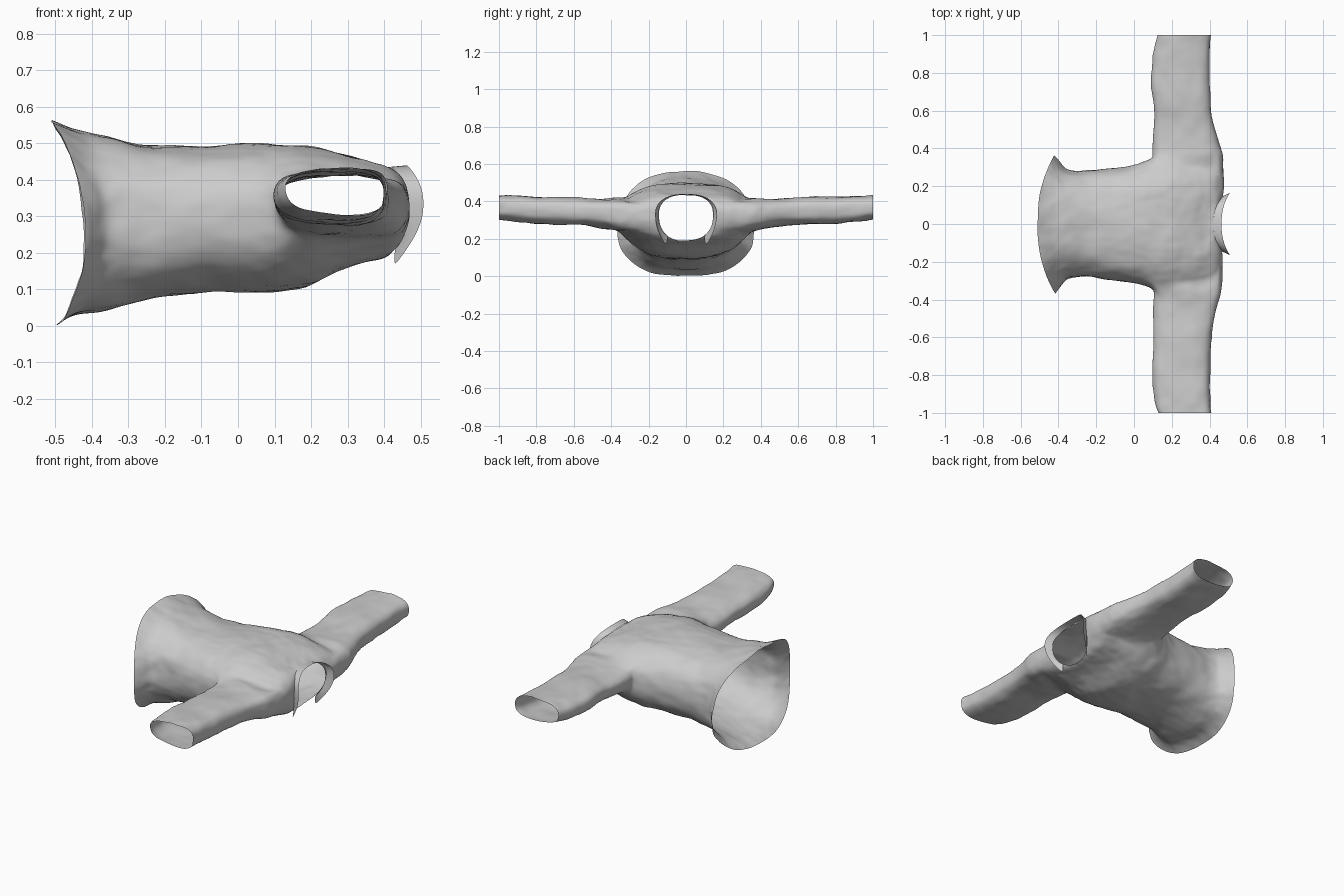
import bpy, bmesh, math

if "Cube" in bpy.data.objects:
    bpy.data.objects.remove(bpy.data.objects["Cube"])

N = 48          # points round the torso
HALF = 4        # half height of the armhole, in points
A0, A1 = 8, 14  # torso rings between which the armhole is cut


def spow(v, p):
    return math.copysign(abs(v) ** p, v)


def add_object(name, bm, levels=2):
    bmesh.ops.recalc_face_normals(bm, faces=bm.faces[:])
    for f in bm.faces:
        f.smooth = True
    me = bpy.data.meshes.new(name)
    bm.to_mesh(me)
    bm.free()
    ob = bpy.data.objects.new(name, me)
    bpy.context.collection.objects.link(ob)
    sub = ob.modifiers.new("smooth", 'SUBSURF')
    sub.levels = sub.render_levels = levels
    return ob


# Torso rings: x at top, side, bottom; half width; z top, bottom, side; squareness
TORSO = [
    (-.512, -.42, -.495, .365, .56, .0, .24, .85),
    (-.47, -.405, -.455, .348, .542, .028, .25, .85),
    (-.42, -.38, -.415, .312, .525, .035, .27, .85),
    (-.36, -.355, -.36, .284, .515, .04, .28, .8),
    (-.28, -.28, -.28, .281, .497, .068, .29, .8),
    (-.18, -.18, -.18, .29, .487, .087, .3, .8),
    (-.07, -.07, -.07, .298, .493, .095, .3, .8),
    (.03, .03, .03, .315, .5, .095, .31, .8),
    (.1, .1, .1, .345, .498, .094, .32, .8),
    (.16, .16, .16, .352, .494, .1, .33, .8),
    (.21, .22, .21, .352, .488, .113, .335, .8),
    (.27, .29, .265, .348, .477, .15, .335, .8),
    (.325, .355, .31, .342, .462, .166, .335, .8),
    (.365, .42, .35, .335, .448, .177, .335, .82),
    (.39, .468, .38, .31, .44, .181, .335, .85),
    (.405, .478, .395, .235, .437, .184, .33, .9),
    (.42, .465, .408, .145, .436, .187, .33, .85),
]


def torso_point(ring, a):
    xt, xs, xb, w, zt, zb, zs, p = ring
    c, s = math.cos(a), math.sin(a)
    xe = xt if s > 0 else xb
    h = zt - zs if s > 0 else zs - zb
    return (xs * c * c + xe * s * s, w * spow(c, p), zs + h * spow(s, p))


# Sleeve rings: y, x range, z range
SLEEVE = [
    (.365, .1, .468, .232, .432), (.41, .1, .452, .243, .422),
    (.5, .1, .425, .26, .42), (.6, .1, .407, .268, .43),
    (.72, .092, .4, .268, .436), (.84, .088, .4, .275, .436),
    (.94, .105, .405, .288, .438), (1.0, .127, .412, .297, .44),
]

# Shirt shell: torso tube with both armholes left open
bm = bmesh.new()
rings = [[bm.verts.new(torso_point(r, 2 * math.pi * j / N)) for j in range(N)] for r in TORSO]
for i in range(len(rings) - 1):
    for j in range(N):
        near = min(min(j, N - 1 - j), min(abs(j - N // 2), abs(j + 1 - N // 2)))
        side_face = any(-HALF <= k < HALF for k in (j, j - N, j - N // 2))
        if A0 <= i < A1 and side_face:
            continue
        bm.faces.new((rings[i][j], rings[i][(j + 1) % N],
                      rings[i + 1][(j + 1) % N], rings[i + 1][j]))

# Sleeves grown from each armhole loop
for mid, sgn in ((0, 1), (N // 2, -1)):
    keys = [(A0, k) for k in range(-HALF, HALF)]
    keys += [(i, HALF) for i in range(A0, A1)]
    keys += [(A1, k) for k in range(HALF, -HALF, -1)]
    keys += [(i, -HALF) for i in range(A1, A0, -1)]
    loop = [rings[i][(mid + sgn * k) % N] for i, k in keys]
    angles = [math.atan2((v.co.z - .335) / .1, (v.co.x - .285) / .185) for v in loop]
    prev = loop
    for y, x0, x1, z0, z1 in SLEEVE:
        cur = []
        for a in angles:
            c, s = math.cos(a), math.sin(a)
            x = (x0 + x1) / 2 + (x1 - x0) / 2 * spow(c, .8)
            taper = .9 + .1 * c
            z = (z0 + z1) / 2 + (z1 - z0) / 2 * spow(s, .75) * taper
            cur.append(bm.verts.new((x, sgn * y, z)))
        n = len(cur)
        for k in range(n):
            m = (k + 1) % n
            bm.faces.new((prev[k], prev[m], cur[m], cur[k]))
        prev = cur
shirt = add_object("shirt_body_and_sleeves", bm)

# Soft cloth wrinkles
tex = bpy.data.textures.new("wrinkles", 'CLOUDS')
tex.noise_scale = .16
disp = shirt.modifiers.new("wrinkles", 'DISPLACE')
disp.texture = tex
disp.texture_coords = 'LOCAL'
disp.strength = .022
disp.mid_level = .5

# Collar: standing band round the neck, open at the chest with two points
bm = bmesh.new()
M = 36
rows = [[], [], []]
for k in range(M + 1):
    a = math.radians(-52 + 284 * k / M)
    x, y, z = torso_point(TORSO[-1], a)
    d = max(0, -math.sin(a)) / math.sin(math.radians(52))
    e = d * d
    ox = .043 * (1 - e) - .003 * e
    oy = 1 + .14 * (1 - e) + .1 * e
    oz = .004 * max(0, math.sin(a)) - .05 * e
    for r, t in enumerate((0, .5, 1)):
        rows[r].append(bm.verts.new((x + ox * t, y * (1 + (oy - 1) * t), z + oz * t)))
for r in range(2):
    for k in range(M):
        bm.faces.new((rows[r][k], rows[r][k + 1], rows[r + 1][k + 1], rows[r + 1][k]))
add_object("collar", bm, 1)
